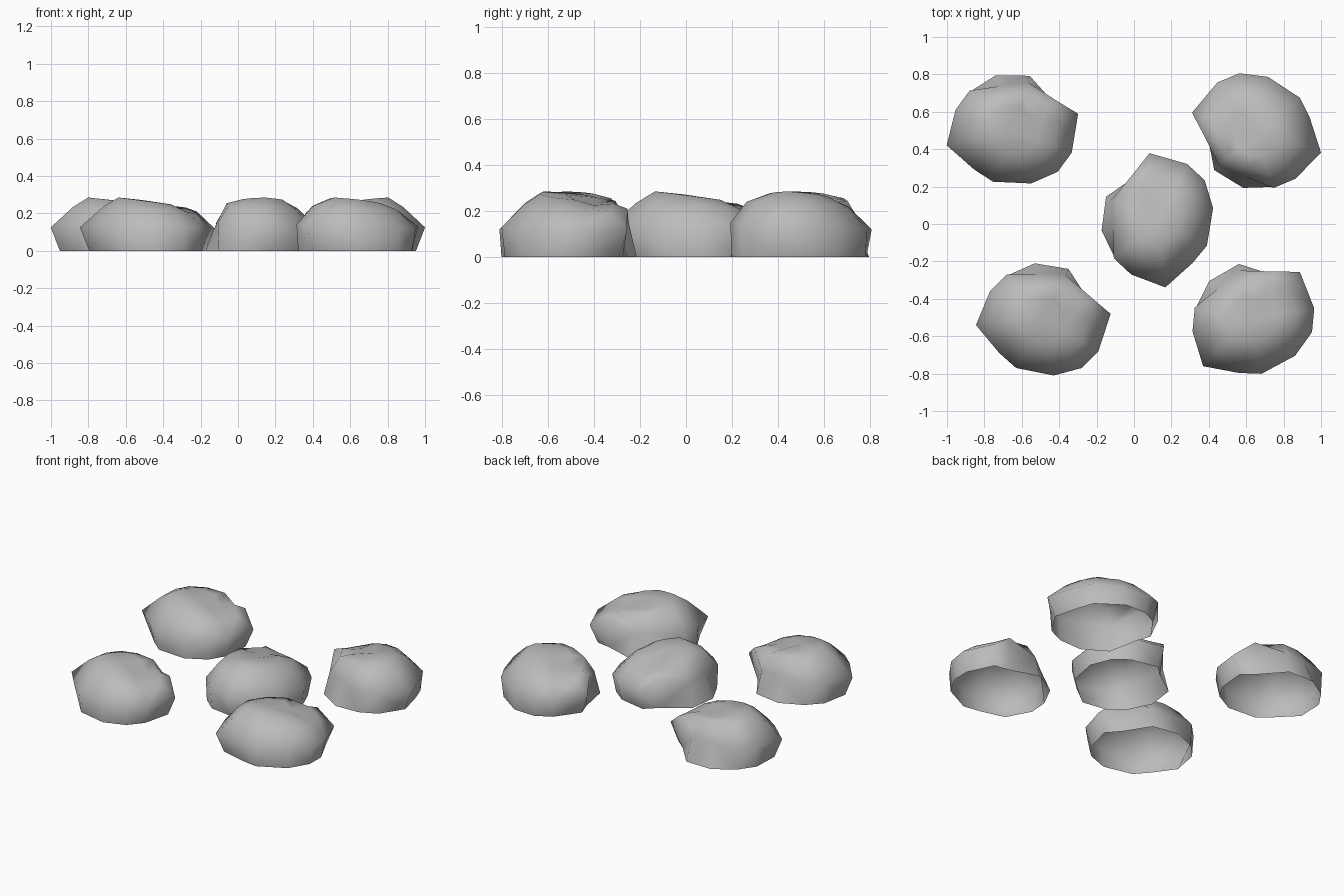
import bpy
import bmesh
import math
from mathutils import Vector

default_cube = bpy.data.objects.get("Cube")
if default_cube:
    bpy.data.objects.remove(default_cube, do_unlink=True)

# Single stone colour
stone = bpy.data.materials.new("stone_grey")
stone.use_nodes = True
stone_colour = (0.5, 0.5, 0.5, 1)
stone.diffuse_color = stone_colour
stone.node_tree.nodes["Principled BSDF"].inputs["Base Color"].default_value = stone_colour

# Widest outline of the boulder, counter-clockwise from its blunt tip
OUTLINE = [(.36, .03), (.265, .11), (.135, .27), (-.045, .3), (-.195, .24), (-.285, .15),
           (-.36, -.03), (-.235, -.18), (-.145, -.26), (.055, -.3), (.205, -.26), (.295, -.17)]

# Horizontal scale of the foot, and scale and height of belly and shoulder, per outline point
FOOT = [.86, .92, 1, 1, .98, .97, .86, .9, .95, .97, .93, .9]
BELLY = [1, 1, .88, .8, 1, 1, 1, 1, 1, 1, 1, 1]
BELLY_Z = [.12, .21, .15, .15, .15, .14, .125, .13, .13, .12, .12, .13]
SHOULDER = [.7, .77, .68, .62, .76, .72, .66, .66, .66, .66, .68, .7]
SHOULDER_Z = [.2, .232, .245, .255, .24, .24, .235, .235, .23, .225, .22, .21]


def foot_point(i, p):
    return Vector((p.x * FOOT[i], p.y * FOOT[i], 0))


def belly_point(i, p):
    return Vector((p.x * BELLY[i], p.y * BELLY[i], BELLY_Z[i]))


def shoulder_point(i, p):
    return Vector((p.x * SHOULDER[i], p.y * SHOULDER[i], SHOULDER_Z[i]))


def crown_point(i, p):
    # The crown slopes from the peak to the blunt tip, with a shallow dip behind the ridge
    x, y = p.x * .43, p.y * .43
    dip = .02 if i in (0, 1) else 0
    return Vector((x, y, .265 - .13 * x - dip))


def build_boulder_mesh():
    bm = bmesh.new()
    points = [Vector(p) for p in OUTLINE]
    count = len(points)
    rings = [[bm.verts.new(level(i, p)) for i, p in enumerate(points)]
             for level in (foot_point, belly_point, shoulder_point, crown_point)]
    # Side bands; the underside stays open
    for low, high in zip(rings, rings[1:]):
        for i in range(count):
            j = (i + 1) % count
            bm.faces.new((low[i], low[j], high[j], high[i]))
    # Crown, wound the same way so that every face looks outward
    top = bm.verts.new((-.03, 0, .272))
    for i in range(count):
        bm.faces.new((rings[-1][i], rings[-1][(i + 1) % count], top))
    bmesh.ops.triangulate(bm, faces=bm.faces[:])
    mesh = bpy.data.meshes.new("boulder")
    bm.to_mesh(mesh)
    bm.free()
    mesh.materials.append(stone)
    return mesh


boulder = build_boulder_mesh()

# The same boulder turned to a different heading at each place
PLACES = {
    "front_right_boulder": (-.485, -.51, 0),
    "back_right_boulder": (-.65, .505, 8.7),
    "middle_boulder": (.125, .02, 92),
    "back_left_boulder": (.655, .488, 158),
    "front_left_boulder": (.628, -.508, 39.5),
}

for name, (x, y, heading) in PLACES.items():
    rock = bpy.data.objects.new(name, boulder.copy())
    rock.location = (x, y, 0)
    rock.rotation_euler.z = math.radians(heading)
    bpy.context.collection.objects.link(rock)
    bpy.ops.object.select_all(action="DESELECT")
    rock.select_set(True)
    bpy.context.view_layer.objects.active = rock
    bpy.ops.object.shade_smooth_by_angle(angle=math.radians(80))

bpy.data.meshes.remove(boulder)
